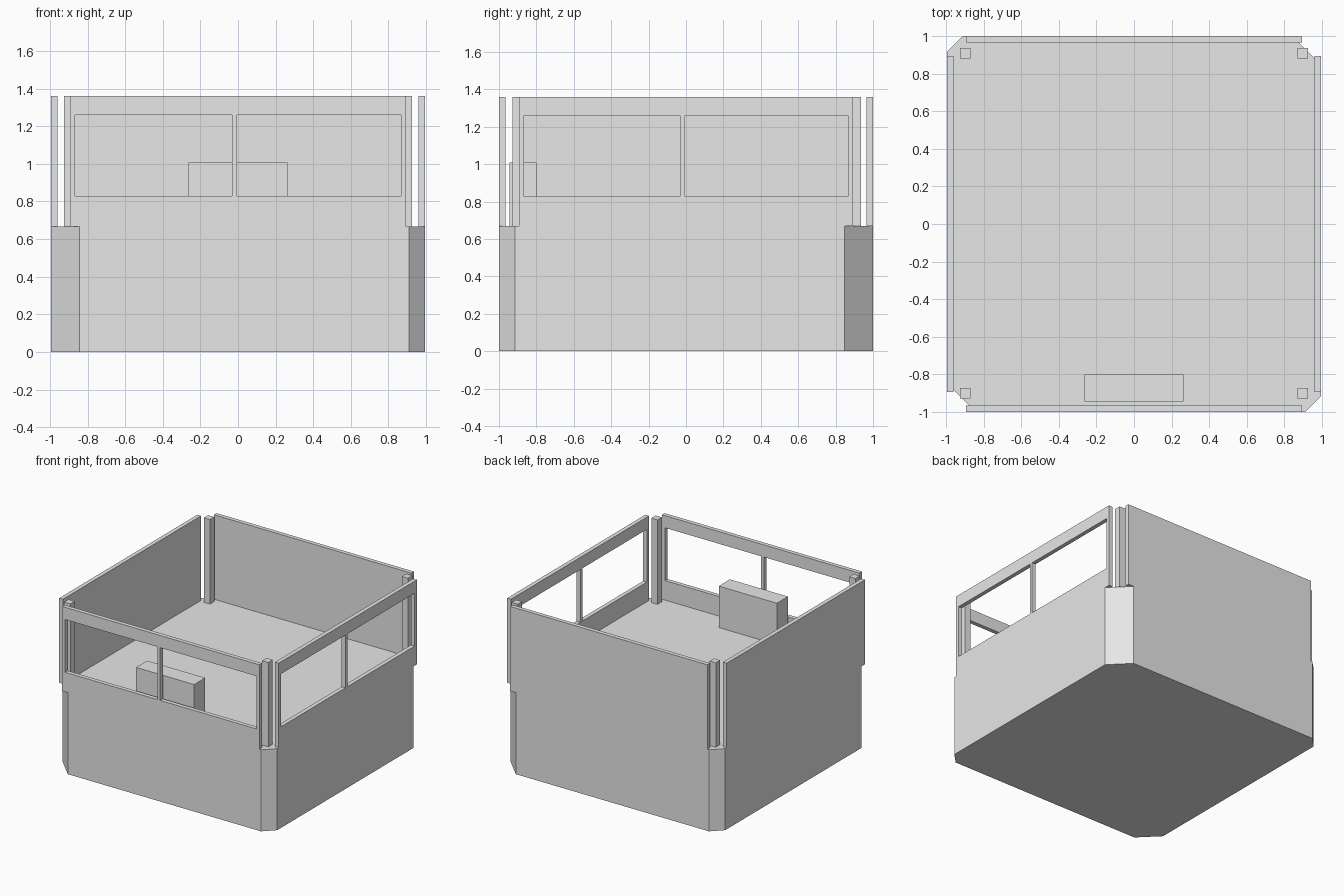
import bpy
import bmesh
from math import pi
from mathutils import Matrix, Vector

# Remove only the default cube
if "Cube" in bpy.data.objects:
    bpy.data.objects.remove(bpy.data.objects["Cube"], do_unlink=True)

# Main dimensions
HX, HY = 0.995, 1.0        # half width and half depth
FLOOR, TOP = 0.668, 1.36   # deck height and wall top
THICK, HALF_WALL = 0.034, 0.894
BIG, SMALL = 0.153, 0.086  # corner chamfers

# Single grey paint
grey = bpy.data.materials.new("light_grey")
grey.use_nodes = True
grey.diffuse_color = (0.8, 0.8, 0.8, 1)
grey.node_tree.nodes["Principled BSDF"].inputs["Base Color"].default_value = (0.8, 0.8, 0.8, 1)


def finish(name, bm):
    bmesh.ops.recalc_face_normals(bm, faces=bm.faces)
    mesh = bpy.data.meshes.new(name)
    bm.to_mesh(mesh)
    bm.free()
    mesh.materials.append(grey)
    obj = bpy.data.objects.new(name, mesh)
    bpy.context.collection.objects.link(obj)
    return obj


def extrude(bm, offset):
    result = bmesh.ops.extrude_face_region(bm, geom=bm.faces[:])
    verts = [v for v in result["geom"] if isinstance(v, bmesh.types.BMVert)]
    bmesh.ops.translate(bm, verts=verts, vec=Vector(offset))


def box(name, low, high):
    low, high = Vector(low), Vector(high)
    bm = bmesh.new()
    bmesh.ops.create_cube(bm, size=1)
    bmesh.ops.scale(bm, verts=bm.verts, vec=high - low)
    bmesh.ops.translate(bm, verts=bm.verts, vec=(low + high) / 2)
    return finish(name, bm)


def wall(name, angle, distance, windows):
    """Upright panel facing -y, turned about z; windows leave two openings."""
    xs, zs = [-HALF_WALL, HALF_WALL], [FLOOR, TOP]
    if windows:
        xs[1:1] = [-0.866, -0.031, -0.005, 0.866]
        zs[1:1] = [0.828, 1.26]
    bm = bmesh.new()
    grid = [[bm.verts.new((x, -distance, z)) for z in zs] for x in xs]
    for i in range(len(xs) - 1):
        for j in range(len(zs) - 1):
            if windows and j == 1 and i in (1, 3):
                continue
            bm.faces.new((grid[i][j], grid[i + 1][j], grid[i + 1][j + 1], grid[i][j + 1]))
    extrude(bm, (0, THICK, 0))
    bmesh.ops.recalc_face_normals(bm, faces=bm.faces)
    bmesh.ops.dissolve_limit(bm, angle_limit=0.01, verts=bm.verts, edges=bm.edges)
    bmesh.ops.rotate(bm, verts=bm.verts, cent=(0, 0, 0), matrix=Matrix.Rotation(angle, 3, "Z"))
    return finish(name, bm)


# Solid base with alternating wide and narrow chamfered corners
outline = []
for sx, sy, cut in ((-1, -1, BIG), (1, -1, SMALL), (1, 1, BIG), (-1, 1, SMALL)):
    along_y = (sx * HX, sy * (HY - cut), 0)
    along_x = (sx * (HX - cut), sy * HY, 0)
    outline += [along_y, along_x] if sx == sy else [along_x, along_y]
bm = bmesh.new()
bm.faces.new([bm.verts.new(p) for p in outline])
extrude(bm, (0, 0, FLOOR))
finish("base", bm)

# Four upper walls, glazing openings on two sides
wall("front_wall", 0, HY, True)
wall("left_wall", pi / 2, HX, True)
wall("back_wall", pi, HY, False)
wall("right_wall", -pi / 2, HX, False)

# Corner posts
for side, x in (("left", 0.897), ("right", -0.897)):
    for end, y in (("front", -0.9), ("back", 0.907)):
        r = 0.028
        box(f"{end}_{side}_post", (x - r, y - r, FLOOR), (x + r, y + r, TOP))

# Console behind the front windows
box("console", (-0.263, -0.943, FLOOR), (0.263, -0.8, 1.008))
